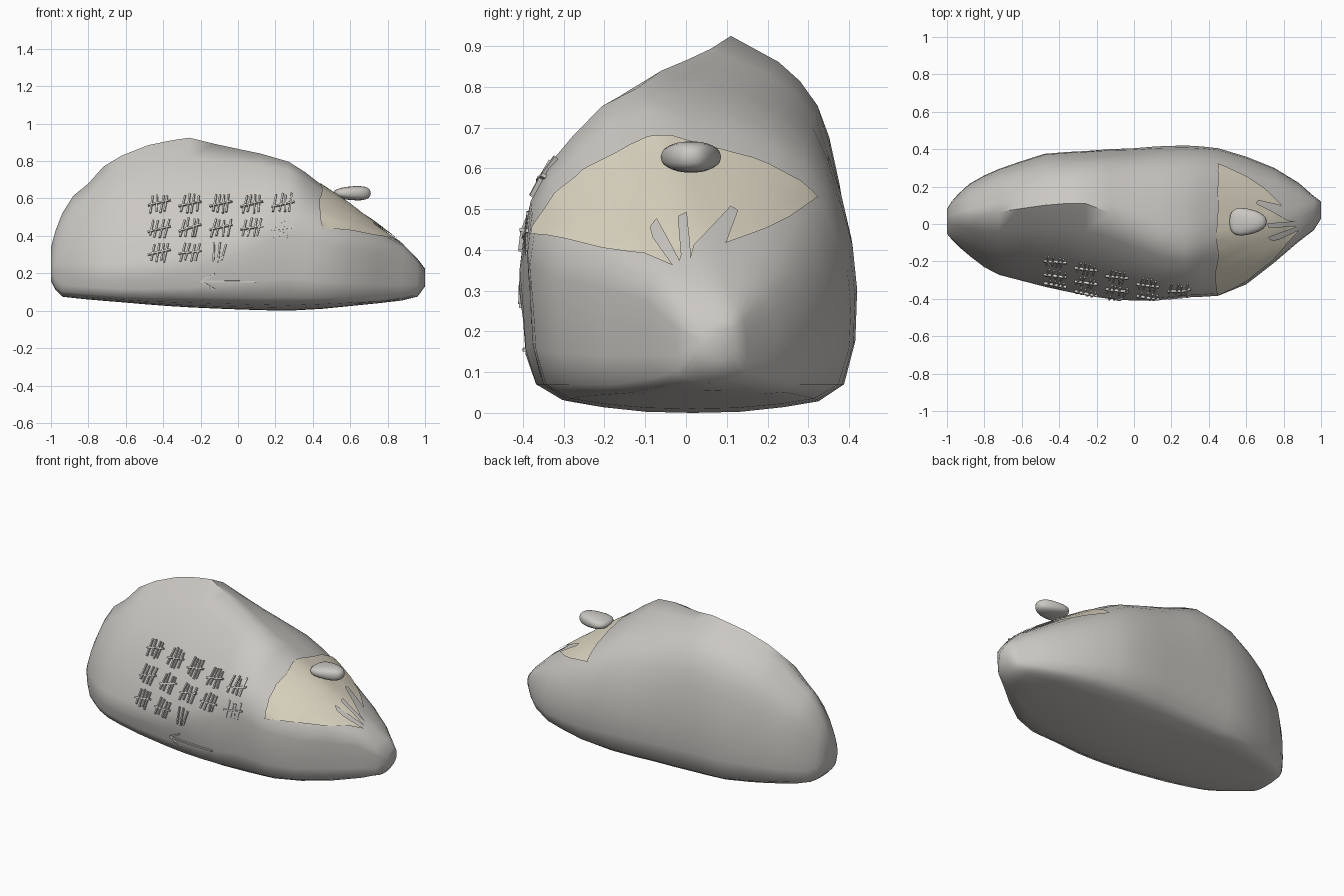
import bpy, bmesh, math, random
from mathutils import Vector
from mathutils.bvhtree import BVHTree

if "Cube" in bpy.data.objects:
    bpy.data.objects.remove(bpy.data.objects["Cube"])

random.seed(4)

def make(name, bm, smooth=None, color=None):
    me = bpy.data.meshes.new(name)
    bm.to_mesh(me)
    ob = bpy.data.objects.new(name, me)
    bpy.context.collection.objects.link(ob)
    if color:
        mat = bpy.data.materials.new(name + "_colour")
        mat.diffuse_color = color
        mat.use_nodes = True
        mat.node_tree.nodes["Principled BSDF"].inputs["Base Color"].default_value = mat.diffuse_color
        me.materials.append(mat)
    if smooth:
        bpy.ops.object.select_all(action='DESELECT')
        ob.select_set(True)
        bpy.context.view_layer.objects.active = ob
        bpy.ops.object.shade_smooth_by_angle(angle=math.radians(smooth))
    return ob

# Boulder stations: x, front y, front shoulder z, ridge y, ridge z, back y, bottom z
stations = [
    (-1.0, -.05, .24, .03, .34, .08, .16), (-.975, -.08, .25, .03, .43, .12, .11),
    (-.94, -.115, .25, .04, .52, .16, .075), (-.88, -.165, .25, .045, .615, .215, .068),
    (-.8, -.225, .25, .05, .68, .26, .06), (-.72, -.265, .25, .065, .77, .295, .053),
    (-.62, -.29, .25, .08, .83, .33, .045), (-.48, -.325, .27, .1, .885, .375, .033),
    (-.36, -.35, .29, .11, .91, .385, .024), (-.26, -.37, .31, .11, .925, .39, .018),
    (-.13, -.39, .35, .06, .893, .4, .012), (0, -.40, .39, 0, .865, .405, .007),
    (.12, -.40, .45, -.06, .84, .415, .003), (.27, -.385, .52, -.12, .797, .42, 0),
    (.36, -.382, .49, -.1, .74, .415, .005), (.45, -.375, .45, -.06, .67, .405, .01),
    (.6, -.315, .41, -.03, .565, .36, .025), (.75, -.2, .38, .02, .455, .30, .04),
    (.88, -.09, .33, .07, .355, .22, .055), (.96, -.03, .25, .1, .275, .15, .075),
    (1.0, .03, .19, .09, .225, .12, .13)]

def ring(x, yf, zs, yr, zt, yb, zb):
    ym, ze = (yf + yb) / 2, max(.07, zb + .03)
    f2 = (yf * .99, zs)
    dy, dz = yr - f2[0], zt - zs
    def back(t, d):
        return (yr + t * (yb - yr), zt - d * (zt - ze))
    p = [(ym, zb), (ym + .55 * (yf - ym), zb + .2 * (ze - zb)), (ym + .92 * (yf - ym), ze),
         (yf, ze + .5 * (zs - ze)), f2,
         (f2[0] + .5 * dy - .09 * dz, zs + .5 * dz + .09 * dy), (yr, zt),
         back(.42, .075), back(.76, .2), back(.93, .4), back(1, .68),
         (ym + .92 * (yb - ym), ze), (ym + .55 * (yb - ym), zb + .2 * (ze - zb))]
    out, n = [], len(p)
    for i in range(n):
        a, b, c, d = (Vector(p[(i + k) % n]) for k in (-1, 0, 1, 2))
        mid = (b + c) / 2 if i == 6 else (9 * (b + c) - a - d) / 16
        out += [b, mid]
    return [Vector((x, v.x, v.y)) for v in out]

bm = bmesh.new()
rings = [[bm.verts.new(c) for c in ring(*s)] for s in stations]
for a, b in zip(rings, rings[1:]):
    for i in range(len(a)):
        j = (i + 1) % len(a)
        bm.faces.new((a[i], a[j], b[j], b[i]))
bm.faces.new(rings[0])
bm.faces.new(rings[-1])
bmesh.ops.recalc_face_normals(bm, faces=bm.faces)
low = min(v.co.z for v in bm.verts)
for v in bm.verts:
    v.co.z -= low
make("boulder", bm, 60, (.6, .58, .55, 1))
tree = BVHTree.FromBMesh(bm)

# Scratched tally marks and arrow: thin strips draped on the front face
def bar(bm, x0, z0, x1, z1, w=.009, t=.01):
    steps = max(2, round(math.hypot(x1 - x0, z1 - z0) / .04))
    pts = []
    for k in range(steps + 1):
        f = k / steps
        p, n = tree.ray_cast(Vector((x0 + f * (x1 - x0), -2, z0 + f * (z1 - z0))),
                             Vector((0, 1, 0)))[:2]
        pts.append((p, n))
    along = pts[-1][0] - pts[0][0]
    prev = None
    for p, n in pts:
        side = along.cross(n).normalized() * w / 2
        cur = [bm.verts.new(p + s * side + h * n)
               for s, h in ((-1, -.006), (1, -.006), (1, t), (-1, t))]
        if prev:
            for i in range(4):
                bm.faces.new((prev[i], prev[i - 1], cur[i - 1], cur[i]))
        else:
            bm.faces.new(cur)
        prev = cur
    bm.faces.new(prev[::-1])

def tally(bm, cx, cz, count=5, t=.01):
    r = lambda: random.uniform(-.007, .007)
    for i in range(min(count, 4)):
        x = cx + (i - 1.5) * .026
        bar(bm, x + .008 + r(), cz + .048 + r(), x - .008 + r(), cz - .045 + r(), t=t)
    if count == 5:
        bar(bm, cx - .06, cz - .014 + r(), cx + .06, cz + .014 + r(), t=t + .003)

marks = bmesh.new()
for row, (z, n) in enumerate(((.57, 5), (.44, 5), (.31, 2))):
    for i in range(n):
        tally(marks, -.42 + i * .165, z, t=.004 if (row, i) == (1, 4) else .01)
tally(marks, -.09, .31, 3)
bmesh.ops.recalc_face_normals(marks, faces=marks.faces)
make("tally_marks", marks, None, (.66, .64, .6, 1))

arrow = bmesh.new()
for x, z in ((.1, .155), (-.125, .197), (-.125, .115)):
    bar(arrow, -.2, .157, x, z, t=.007)
bmesh.ops.recalc_face_normals(arrow, faces=arrow.faces)
make("arrow_mark", arrow, None, (.66, .64, .6, 1))

# Pale splash draped over the sloping end, outline in (y, z)
outline = [(-.385, .44), (-.38, .50), (-.33, .57), (-.27, .615), (-.17, .64), (-.10, .69),
           (-.03, .695), (.01, .675), (.1, .645), (.2, .605), (.33, .535), (.25, .475),
           (.19, .445), (.095, .41), (.125, .49), (.108, .50), (.02, .405), (.012, .37),
           (.002, .485), (-.018, .475), (-.01, .38), (-.015, .365), (-.07, .47),
           (-.085, .45), (-.08, .425), (-.03, .355), (-.1, .385), (-.2, .40), (-.3, .425)]
bm = bmesh.new()
bm.faces.new([bm.verts.new((1.5, y, z)) for y, z in outline])
for axis, lo, hi in ((1, -8, 8), (2, 8, 15)):
    for k in range(lo, hi):
        n = Vector((0, 0, 0))
        n[axis] = 1
        bmesh.ops.bisect_plane(bm, geom=bm.verts[:] + bm.edges[:] + bm.faces[:],
                               plane_co=n * (k * .05 + .012), plane_no=n)
bmesh.ops.triangulate(bm, faces=bm.faces)
for v in bm.verts:
    hit = tree.ray_cast(v.co, Vector((-1, 0, 0)))
    if hit[0] is None or hit[0].x < .44:
        hit = tree.find_nearest(Vector((.45, v.co.y, v.co.z)))
    v.co = hit[0] + hit[1] * .009
make("pale_splash", bm, 60, (.72, .67, .54, 1))

# Small tapered pebble resting on the splash
bm = bmesh.new()
bmesh.ops.create_icosphere(bm, subdivisions=3, radius=1)
for v in bm.verts:
    p = Vector([math.copysign(abs(c) ** .8, c) for c in v.co])
    w = .062 - .018 * p.x
    v.co = (.61 + .1 * p.x, .012 + p.y * w * 1.12, .628 + p.z * .037 * (1 + .2 * p.x))
make("pebble", bm, 60, (.6, .58, .55, 1))
